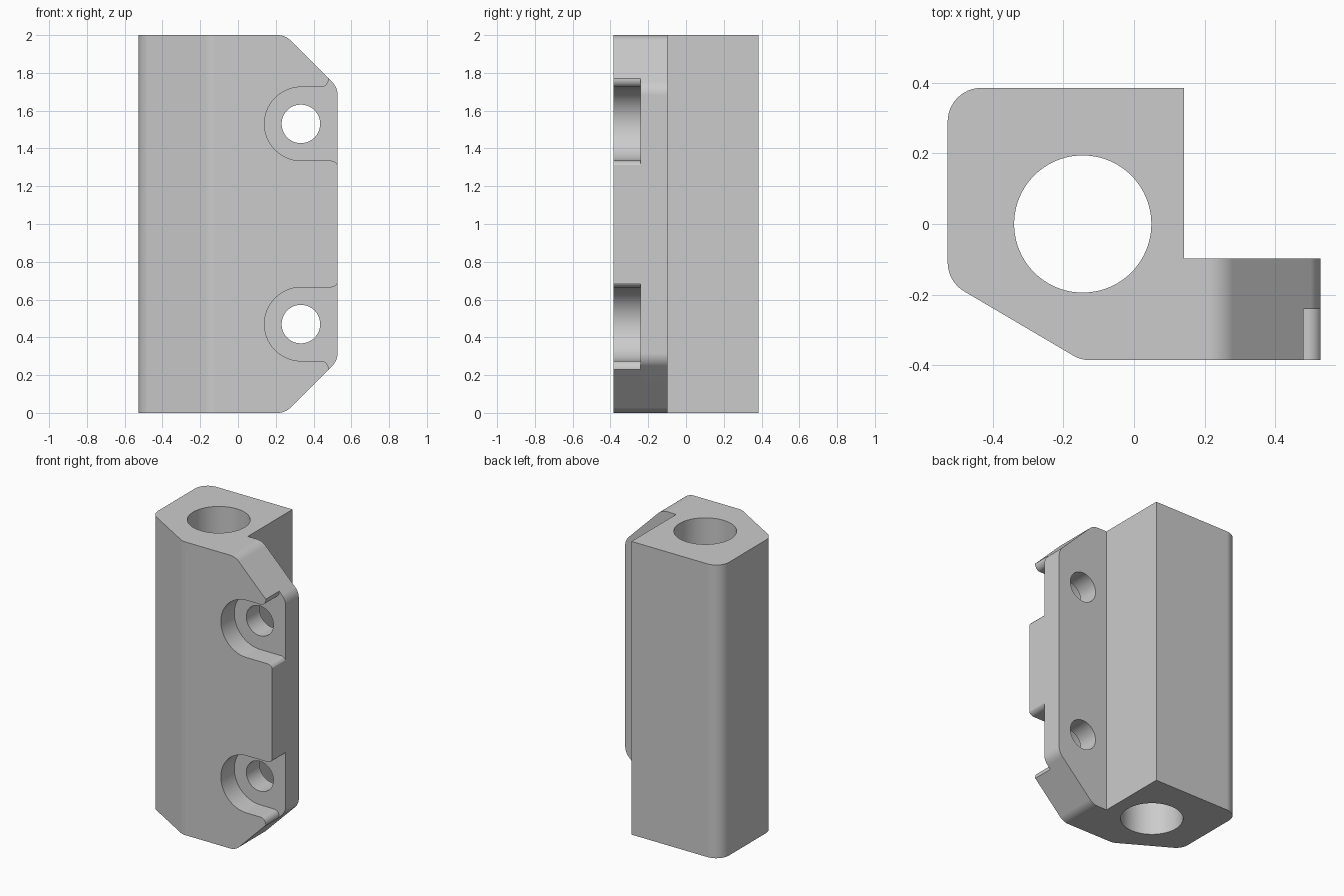
import bpy, bmesh, math
from mathutils import Vector

if "Cube" in bpy.data.objects:
    bpy.data.objects.remove(bpy.data.objects["Cube"], do_unlink=True)

grey = bpy.data.materials.new("light_grey")
grey.use_nodes = True
colour = (0.6, 0.6, 0.6, 1)
grey.diffuse_color = colour
grey.node_tree.nodes["Principled BSDF"].inputs["Base Color"].default_value = colour


def rounded(corners, steps=10):
    """Outline through (u, v, radius) corners, each one filleted."""
    out = []
    for i, (u, v, r) in enumerate(corners):
        p = Vector((u, v))
        if r == 0:
            out.append(p)
            continue
        a = (Vector(corners[i - 1][:2]) - p).normalized()
        b = (Vector(corners[(i + 1) % len(corners)][:2]) - p).normalized()
        half = a.angle(b) / 2
        centre = p + (a + b).normalized() * (r / math.sin(half))
        start = p + a * (r / math.tan(half)) - centre
        end = p + b * (r / math.tan(half)) - centre
        for k in range(steps + 1):
            out.append(centre + start.lerp(end, k / steps).normalized() * r)
    return out


def circle(u, v, r, n=64):
    return [Vector((u + r * math.cos(math.tau * k / n),
                    v + r * math.sin(math.tau * k / n))) for k in range(n)]


def prism(name, outline, low, high, axis):
    """Extrude an outline along z (plan outline) or y (front outline)."""
    bm = bmesh.new()

    def place(p, d):
        return (p.x, p.y, d) if axis == "z" else (p.x, d, p.y)
    face = bm.faces.new([bm.verts.new(place(p, low)) for p in outline])
    new = bmesh.ops.extrude_face_region(bm, geom=[face])["geom"]
    shift = Vector(place(Vector((0, 0)), high - low))
    bmesh.ops.translate(bm, vec=shift,
                        verts=[g for g in new if isinstance(g, bmesh.types.BMVert)])
    bmesh.ops.remove_doubles(bm, verts=bm.verts, dist=1e-5)
    bmesh.ops.recalc_face_normals(bm, faces=bm.faces)
    mesh = bpy.data.meshes.new(name)
    bm.to_mesh(mesh)
    bm.free()
    mesh.materials.append(grey)
    ob = bpy.data.objects.new(name, mesh)
    bpy.context.collection.objects.link(ob)
    return ob


def carve(target, cutter, operation="DIFFERENCE"):
    mod = target.modifiers.new("carve", "BOOLEAN")
    mod.object, mod.operation, mod.solver = cutter, operation, "EXACT"
    bpy.context.view_layer.objects.active = target
    bpy.ops.object.modifier_apply(modifier=mod.name)
    bpy.data.objects.remove(cutter, do_unlink=True)


# Block and side flange in plan
W, D = 0.527, 0.385
body = prism("bearing_block", rounded([
    (-W, D, 0.095), (-W, -0.163, 0.095), (-0.15, -D, 0.095),
    (W, -D, 0), (W, -0.097, 0), (0.142, -0.097, 0), (0.142, D, 0)]),
    -0.1, 2.1, "z")

# Front silhouette with chamfered flange ends
carve(body, prism("silhouette", rounded([
    (-0.8, 0, 0), (0.25, 0, 0.095), (W, 0.277, 0.095),
    (W, 1.723, 0.095), (0.25, 2, 0.095), (-0.8, 2, 0)]),
    -0.6, 0.6, "y"), "INTERSECT")

# Vertical bore
carve(body, prism("bore", circle(-0.145, 0, 0.194, 96), -0.2, 2.2, "z"))

# Screw pockets open to the side, and their through holes, mirrored in height
pocket = rounded([
    (0.14, 1.335, 0.195), (0.14, 1.725, 0.195), (W, 1.725, 0.04),
    (0.462, 1.80, 0), (0.7, 1.80, 0), (0.7, 1.25, 0),
    (0.537, 1.25, 0), (W, 1.335, 0.04)], 16)
hole = circle(0.333, 1.53, 0.102, 48)
for flip in (False, True):
    for name, outline, back in (("pocket", pocket, -0.24), ("hole", hole, 0.05)):
        points = [Vector((p.x, 2 - p.y)) if flip else p for p in outline]
        carve(body, prism(name, points, -0.6, back, "y"))

# Smooth fillets and bores, crisp edges elsewhere
bpy.ops.object.select_all(action="DESELECT")
body.select_set(True)
bpy.context.view_layer.objects.active = body
bpy.ops.object.shade_smooth_by_angle(angle=math.radians(25))
weighted = body.modifiers.new("weighted_normals", "WEIGHTED_NORMAL")
weighted.keep_sharp = True
